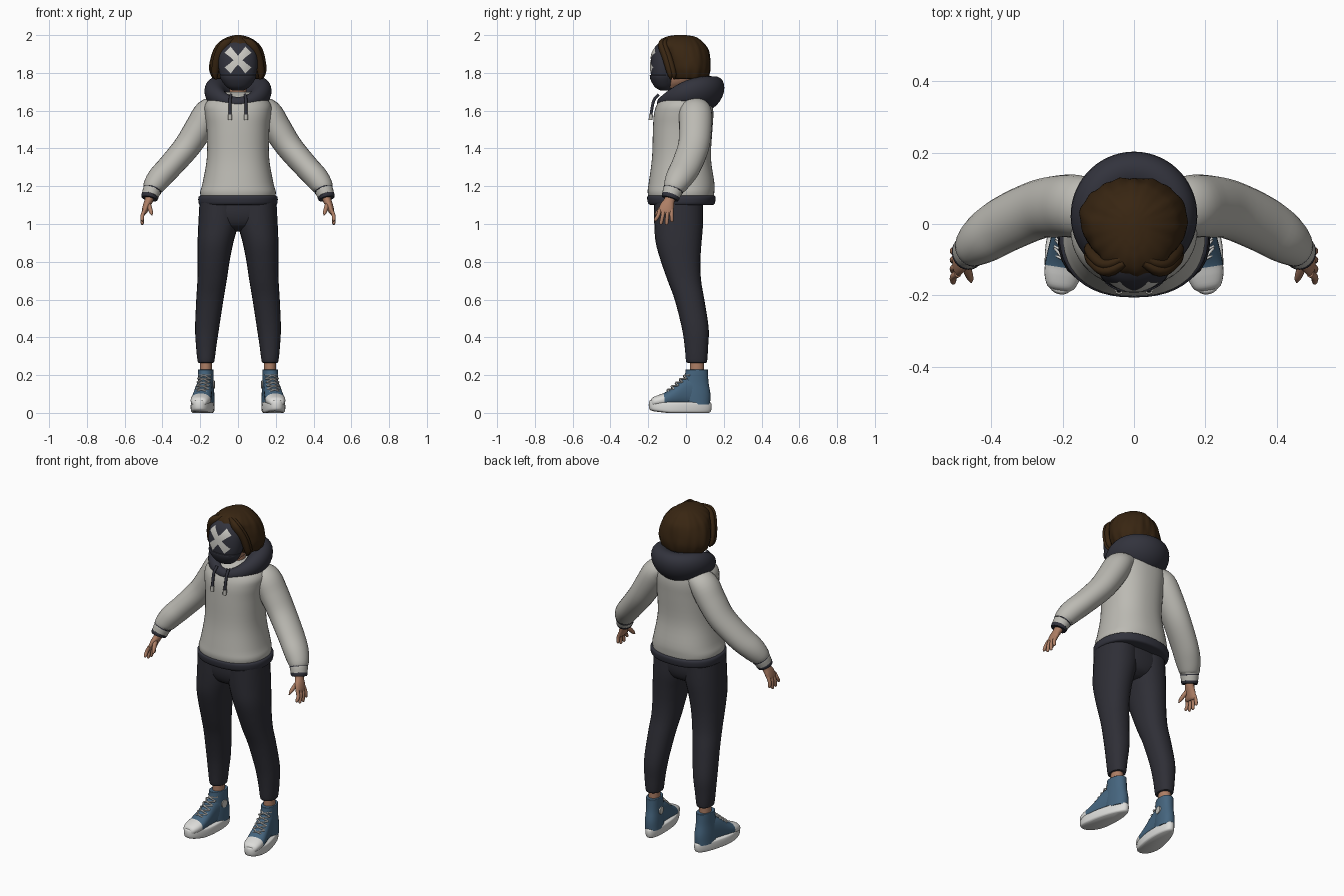
import bpy, bmesh, math
from mathutils import Vector, Matrix, noise
from mathutils.bvhtree import BVHTree

if "Cube" in bpy.data.objects:
    bpy.data.objects.remove(bpy.data.objects["Cube"], do_unlink=True)

UP, BACK = Vector((0, 0, 1)), Vector((0, 1, 0))


def material(name, r, g, b):
    m = bpy.data.materials.new(name)
    m.use_nodes = True
    m.diffuse_color = (r, g, b, 1)
    bsdf = next(n for n in m.node_tree.nodes if n.type == "BSDF_PRINCIPLED")
    bsdf.inputs["Base Color"].default_value = (r, g, b, 1)
    bsdf.inputs["Roughness"].default_value = 0.8
    return m


fleece = material("light grey fleece", .50, .49, .45)
navy = material("dark navy cloth", .032, .033, .046)
trouser = material("charcoal trousers", .028, .028, .037)
brown = material("brown hair", .04, .019, .006)
tan = material("skin", .42, .21, .13)
blue = material("blue canvas", .06, .13, .21)
white = material("white rubber", .72, .72, .70)
paint = material("pale paint", .60, .59, .55)


def finish(name, bm, mat, mirror=False, angle=50):
    """Turn a bmesh into a smooth-shaded object, optionally mirrored in x."""
    bmesh.ops.recalc_face_normals(bm, faces=bm.faces)
    me = bpy.data.meshes.new(name)
    bm.to_mesh(me)
    bm.free()
    for p in me.polygons:
        p.use_smooth = True
    me.set_sharp_from_angle(angle=math.radians(angle))
    me.materials.append(mat)
    ob = bpy.data.objects.new(name, me)
    bpy.context.collection.objects.link(ob)
    if mirror:
        ob.modifiers.new("Mirror", "MIRROR").use_mirror_merge = False
    return ob


def bridge(rings, loop=False):
    """Skin a list of closed rings; cap the ends unless they form a loop."""
    bm = bmesh.new()
    rows = [[bm.verts.new(p) for p in ring] for ring in rings]
    n = len(rows[0])
    for a, b in zip(rows, rows[1:] + (rows[:1] if loop else [])):
        for i in range(n):
            j = (i + 1) % n
            bm.faces.new((a[i], a[j], b[j], b[i]))
    if not loop:
        bm.faces.new(rows[0])
        bm.faces.new(rows[-1])
    return bm


def spline(keys, steps):
    """Catmull-Rom interpolation through the key tuples."""
    k = [Vector(q) for q in keys]
    k = [k[0] * 2 - k[1]] + k + [k[-1] * 2 - k[-2]]
    out = []
    for a, b, c, d in zip(k, k[1:], k[2:], k[3:]):
        for s in range(steps):
            t = s / steps
            out.append((b * 2 + (c - a) * t + (a * 2 - b * 5 + c * 4 - d) * t * t
                        + (b * 3 - a - c * 3 + d) * t ** 3) / 2)
    return out + [k[-2]]


def sweep(name, keys, mat, mirror=False, axis=None, ref=BACK, n=24, power=2, steps=4):
    """Sweep an oval along keys of (x, y, z, radius_a, radius_b)."""
    pts = spline(keys, steps)
    rings = []
    for i, p in enumerate(pts):
        t = axis or (pts[min(i + 1, len(pts) - 1)].to_3d()
                     - pts[max(i - 1, 0)].to_3d()).normalized()
        u = t.cross(ref).normalized()
        v = u.cross(t)
        ring = []
        for j in range(n):
            c, s = math.cos(math.tau * j / n), math.sin(math.tau * j / n)
            c = math.copysign(abs(c) ** (2 / power), c)
            s = math.copysign(abs(s) ** (2 / power), s)
            ring.append(p.to_3d() + u * c * max(p[3], .001) + v * s * max(p[4], .001))
        rings.append(ring)
    return finish(name, bridge(rings), mat, mirror)


def loft(name, keys, mat, **kw):
    """Stack level ovals from (z, x0, x1, y0, y1), or (z, half_width, y0, y1)."""
    full = [k if len(k) == 5 else (k[0], -k[1], k[1], k[2], k[3]) for k in keys]
    return sweep(name, [((a + b) / 2, (c + d) / 2, z, (b - a) / 2, (d - c) / 2)
                        for z, a, b, c, d in full], mat, axis=UP, **kw)


# Hoodie body and hem
loft("hoodie_body", [(1.13, .195, -.195, .145), (1.17, .2, -.203, .15), (1.22, .187, -.197, .15),
                     (1.35, .165, -.18, .132), (1.5, .166, -.175, .14), (1.58, .175, -.17, .145),
                     (1.63, .175, -.155, .14), (1.67, .14, -.125, .13), (1.7, .07, -.06, .09)],
     fleece, n=48, power=2.3)
loft("hoodie_hem", [(1.1, .195, -.185, .14), (1.108, .208, -.2, .152), (1.14, .21, -.206, .157),
                    (1.15, .2, -.2, .15)], navy, n=48, power=2.3, steps=3)

# Sleeves, cuffs and wrist trim
sweep("sleeve", [(.1, .05, 1.625, .05, .07), (.155, .05, 1.59, .075, .087), (.205, .05, 1.51, .076, .087),
                 (.27, .04, 1.41, .071, .083), (.36, 0, 1.305, .066, .08), (.415, -.035, 1.245, .064, .073),
                 (.447, -.06, 1.2, .056, .06), (.455, -.068, 1.178, .045, .05)], fleece, True)
sweep("cuff", [(.448, -.062, 1.195, .043, .048), (.455, -.069, 1.18, .048, .052),
               (.465, -.08, 1.15, .045, .048)], fleece, True)
sweep("cuff_seam", [(.453, -.067, 1.184, .05, .054), (.455, -.069, 1.179, .05, .054)], navy, True)
sweep("wrist_trim", [(.464, -.079, 1.153, .042, .045), (.466, -.081, 1.147, .046, .049),
                     (.469, -.085, 1.134, .042, .045)], navy, True)

# Draped hood: a ring whose section grows from the throat to the back
rings = []
for i in range(64):
    a = math.tau * i / 64
    side, back = math.sin(a), (1 - math.cos(a)) / 2
    flank = side * side
    center = Vector((side * .115, -.125 + .25 * back, 1.643 + .047 * back + .02 * flank))
    out = Vector((side, -math.cos(a), 0))
    wide = .028 + .05 * back + .008 * flank
    tall = .03 + .062 * back + .012 * flank
    rings.append([center + out * wide * math.cos(b) + UP * tall * math.sin(b + .35 * back)
                  for b in (math.tau * j / 24 for j in range(24))])
finish("hood", bridge(rings, loop=True), navy)

# Drawstrings
sweep("drawstring", [(.038, -.145, 1.685, .008, .008), (.042, -.17, 1.655, .008, .008),
                     (.042, -.182, 1.6, .008, .008), (.042, -.186, 1.57, .008, .008)], navy, True, n=10)
sweep("drawstring_tip", [(.042, -.186, 1.58, .011, .011), (.042, -.187, 1.55, .011, .011)],
      fleece, True, n=10)

# Trousers
loft("trouser_seat", [(1.14, .195, -.165, .085), (1.05, .2, -.165, .088), (.99, .15, -.14, .07),
                      (.96, .05, -.08, .03)], trouser, n=40, power=2.3)
loft("trouser_leg", [(1.13, -.01, .203, -.17, .09), (1.0, 0, .21, -.168, .09), (.9, .025, .214, -.16, .082),
                     (.8, .045, .214, -.132, .076), (.7, .06, .215, -.097, .08), (.6, .077, .221, -.06, .097),
                     (.45, .1, .227, -.022, .12), (.35, .115, .222, -.007, .117),
                     (.275, .125, .214, 0, .112), (.265, .132, .208, .008, .105)],
     trouser, mirror=True, power=2.2)
loft("ankle", [(.3, .138, .202, .02, .095), (.2, .138, .202, .02, .095)], tan, mirror=True)

# Neck and head
loft("neck", [(1.62, .055, -.07, .05), (1.7, .046, -.06, .04), (1.78, .046, -.06, .04)], tan)
loft("head", [(1.72, .05, -.11, -.01), (1.76, .08, -.13, .05), (1.85, .095, -.14, .09),
              (1.93, .07, -.11, .07)], tan)

# Hands
sweep("palm", [(.462, -.077, 1.16, .026, .03), (.472, -.088, 1.125, .022, .028),
               (.485, -.1, 1.095, .019, .037), (.495, -.108, 1.065, .015, .039),
               (.498, -.11, 1.052, .008, .032)], tan, True)
for finger, spread, tip in (("index", -.031, 1.014), ("middle", -.01, .997),
                            ("ring", .011, .995), ("little", .031, 1.01)):
    y = -.108 + spread
    sweep(finger + "_finger", [(.494, y, 1.075, .01, .011), (.506, y - .004 + spread * .15, 1.045, .01, .01),
                               (.507, y - .01 + spread * .4, tip + .008, .008, .009),
                               (.506, y - .011 + spread * .4, tip, .002, .002)], tan, True, n=12)
sweep("thumb", [(.478, -.1, 1.115, .012, .015), (.467, -.13, 1.085, .012, .013),
                (.459, -.152, 1.06, .009, .01), (.456, -.164, 1.046, .002, .002)], tan, True, n=12)

# Face mask, lower panel and painted cross
mask = loft("face_mask", [(1.712, .03, -.135, -.08), (1.73, .06, -.162, -.06), (1.76, .083, -.18, -.05),
                          (1.8, .098, -.187, -.04), (1.85, .104, -.187, -.03), (1.9, .1, -.18, -.03),
                          (1.94, .086, -.162, -.03), (1.97, .055, -.13, -.03)], navy, n=40, power=2.2)
loft("mask_lower_panel", [(1.706, .028, -.135, -.085), (1.725, .06, -.165, -.07), (1.76, .087, -.186, -.06),
                          (1.785, .097, -.192, -.055), (1.789, .09, -.185, -.06)], navy, n=40, power=2.2)
tree = BVHTree.FromPolygons([v.co for v in mask.data.vertices], [p.vertices for p in mask.data.polygons])
for side, label in ((1, "rising"), (-1, "falling")):
    bm = bmesh.new()
    rows = []
    for i in range(25):
        s = i / 12 - 1
        half = .016 + .007 * s * s
        row = []
        for w in (-1, -.5, 0, .5, 1):
            x, z = side * (.055 * s - half * w * .72), 1.868 + .055 * s + half * w * .72
            hit = tree.ray_cast(Vector((x, -1, z)), BACK)[0]
            row.append(bm.verts.new((x, (hit.y if hit else -.17) - .004, z)))
        rows.append(row)
    for a, b in zip(rows, rows[1:]):
        for j in range(4):
            bm.faces.new((a[j], a[j + 1], b[j + 1], b[j]))
    finish("painted_cross_" + label, bm, paint)

# Bobbed hair with wavy strands and framing locks
hair = loft("hair", [(1.768, .122, -.075, .1), (1.775, .137, -.09, .118), (1.82, .152, -.105, .13),
                     (1.87, .147, -.115, .128), (1.92, .13, -.135, .118), (1.95, .112, -.147, .1),
                     (1.975, .084, -.132, .075), (1.992, .05, -.1, .045), (2, .015, -.06, 0)],
            brown, n=72, steps=5)
for v in hair.data.vertices:
    a = math.atan2(v.co.x, v.co.y)
    wave = noise.noise(Vector((math.sin(a) * 4, math.cos(a) * 4, v.co.z * 8)))
    v.co.xy *= 1 + .05 * wave + .012 * math.sin(a * 18 + v.co.z * 14)
for name, inset in (("front_lock", 0), ("side_lock", .018)):
    sweep(name, [(.025, -.11 + inset, 1.976, .012, .01), (.072, -.132 + inset, 1.948, .024, .016),
                 (.108, -.108 + inset, 1.88, .022, .018), (.122, -.085 + inset, 1.8, .018, .016),
                 (.115, -.08 + inset, 1.765, .004, .004)], brown, True, n=12)

# Shoes, modelled straight and then turned outwards
shoe = []
sole = loft("shoe_sole", [(0, .05, -.18, .12), (.008, .058, -.196, .132), (.03, .06, -.2, .137),
                          (.05, .058, -.197, .135), (.056, .052, -.19, .128)], white, mirror=True, n=40, power=2.4)
for v in sole.data.vertices:
    v.co.x *= 1 - max(0, v.co.y + .05) * 1.5
    v.co.z += max(0, -v.co.y - .1) * .12
upper = sweep("shoe_upper", [(0, y, (top + .035) / 2, w, (top - .035) / 2) for y, top, w in
                             ((-.192, .06, .018), (-.18, .08, .038), (-.15, .094, .05), (-.115, .107, .053),
                              (-.07, .138, .05), (-.02, .18, .045), (.03, .2, .04))],
              blue, True, axis=-BACK, ref=UP, power=2.3)
upper.data.materials.append(white)
for p in upper.data.polygons:
    p.material_index = int(p.center.y < -.122)
shaft = loft("shoe_shaft", [(.045, .045, -.01, .128), (.1, .044, -.02, .13), (.16, .041, -.012, .12),
                            (.215, .041, -.004, .117), (.228, .04, -.003, .117), (.229, .034, .004, .11)],
             blue, mirror=True, power=2.2)
bm = bmesh.new()
bmesh.ops.create_cone(bm, cap_ends=True, segments=24, radius1=.022, radius2=.022, depth=.008,
                      matrix=Matrix.Translation((-.042, .06, .15)) @ Matrix.Rotation(math.pi / 2, 4, "Y"))
shoe += [sole, upper, shaft, finish("ankle_patch", bm, paint, True)]
for i in range(5):
    y, z = -.1 + i * .022, .12 + i * .0185
    for s in (1, -1):
        shoe.append(sweep("shoe_lace", [(-.034 * s, y + .01, z - .012, .004, .004), (0, y, z + .004, .004, .004),
                                        (.034 * s, y + .028, z + .006, .004, .004)],
                          white, True, n=8))
turn = Matrix.Translation((.17, .06, 0)) @ Matrix.Rotation(.15, 4, "Z") @ Matrix.Translation((0, -.06, 0))
for ob in shoe:
    ob.data.transform(turn)
